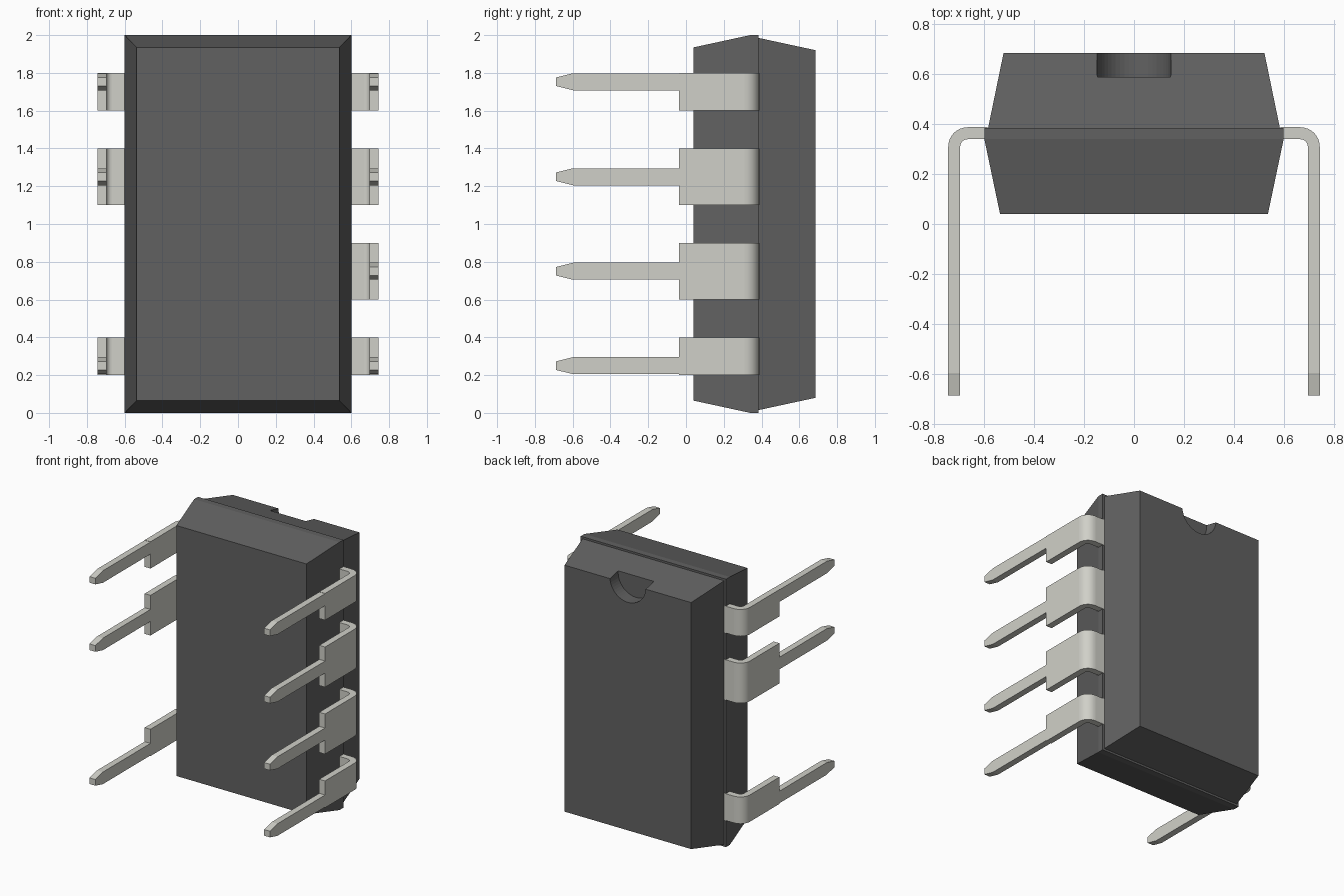
import bpy, bmesh, math
from mathutils import Vector

if "Cube" in bpy.data.objects:
    bpy.data.objects.remove(bpy.data.objects["Cube"])


def material(name, rgb):
    m = bpy.data.materials.new(name)
    m.diffuse_color = (*rgb, 1)
    m.use_nodes = True
    m.node_tree.nodes["Principled BSDF"].inputs["Base Color"].default_value = m.diffuse_color
    return m


DARK = material("dark_plastic", (0.12, 0.12, 0.12))
METAL = material("pale_metal", (0.63, 0.63, 0.58))


def finish(bm, name, mat):
    bmesh.ops.recalc_face_normals(bm, faces=bm.faces)
    me = bpy.data.meshes.new(name)
    bm.to_mesh(me)
    bm.free()
    me.materials.append(mat)
    ob = bpy.data.objects.new(name, me)
    bpy.context.collection.objects.link(ob)
    return ob


def select(ob):
    bpy.ops.object.select_all(action='DESELECT')
    ob.select_set(True)
    bpy.context.view_layer.objects.active = ob


# Body: rectangular rings along y as (y, half width, inset at both z ends)
rings = [(0.04, 0.537, 0.065), (0.34, 0.60, 0), (0.385, 0.60, 0),
         (0.385, 0.585, 0.015), (0.686, 0.523, 0.08)]
bm = bmesh.new()
loops = [[bm.verts.new(p) for p in ((-w, y, i), (w, y, i), (w, y, 2 - i), (-w, y, 2 - i))]
         for y, w, i in rings]
for a, b in zip(loops, loops[1:]):
    for k in range(4):
        n = (k + 1) % 4
        bm.faces.new((a[k], a[n], b[n], b[k]))
bm.faces.new(loops[0])
bm.faces.new(loops[-1])
body = finish(bm, "chip_body", DARK)

# Round orientation notch cut into the back face at the top edge
bpy.ops.mesh.primitive_cylinder_add(vertices=48, radius=0.148, depth=0.2,
                                    location=(0, 0.689, 1.93), rotation=(math.pi / 2, 0, 0))
cutter = bpy.context.object
cutter.name = "notch_cutter"
cutter.hide_render = True
cutter.data.materials.append(DARK)
cut = body.modifiers.new("notch", 'BOOLEAN')
cut.operation = 'DIFFERENCE'
cut.object = cutter
select(body)
bpy.ops.object.modifier_apply(modifier="notch")
bpy.data.objects.remove(cutter)


# Pin: flat stepped blade, its top end spun round the bend and run into the body
def pin(name, side, zc, low, high):
    outline = [(0.31, low), (-0.037, low), (-0.037, zc - 0.045), (-0.598, zc - 0.045),
               (-0.687, zc - 0.023), (-0.687, zc + 0.023), (-0.598, zc + 0.045),
               (-0.037, zc + 0.045), (-0.037, high), (0.31, high)]
    bm = bmesh.new()
    inner = bm.faces.new([bm.verts.new((0.697, y, z)) for y, z in outline])
    ext = bmesh.ops.extrude_face_region(bm, geom=[inner], use_keep_orig=True)
    bmesh.ops.translate(bm, vec=(0.048, 0, 0),
                        verts=[v for v in ext["geom"] if isinstance(v, bmesh.types.BMVert)])
    end = next(f for f in bm.faces if all(abs(v.co.y - 0.31) < 1e-4 for v in f.verts))
    bmesh.ops.spin(bm, geom=[end], cent=(0.667, 0.31, 0), axis=(0, 0, 1),
                   angle=math.pi / 2, steps=8, use_duplicate=False)
    end = next(f for f in bm.faces if all(abs(v.co.x - 0.667) < 1e-4 for v in f.verts))
    ext = bmesh.ops.extrude_face_region(bm, geom=[end])
    bmesh.ops.translate(bm, vec=(-0.08, 0, 0),
                        verts=[v for v in ext["geom"] if isinstance(v, bmesh.types.BMVert)])
    for v in bm.verts:
        v.co.x *= side
    select(finish(bm, name, METAL))
    bpy.ops.object.shade_smooth_by_angle(angle=math.radians(13))


# Four pins on the right, three on the left (one position is empty)
spans = [(0.25, 0.20, 0.40), (0.75, 0.60, 0.90), (1.25, 1.10, 1.40), (1.753, 1.60, 1.80)]
for side, label in ((1, "right"), (-1, "left")):
    for i, (zc, low, high) in enumerate(spans):
        if side == 1 or i != 1:
            pin(f"{label}_pin_{i + 1}", side, zc, low, high)
